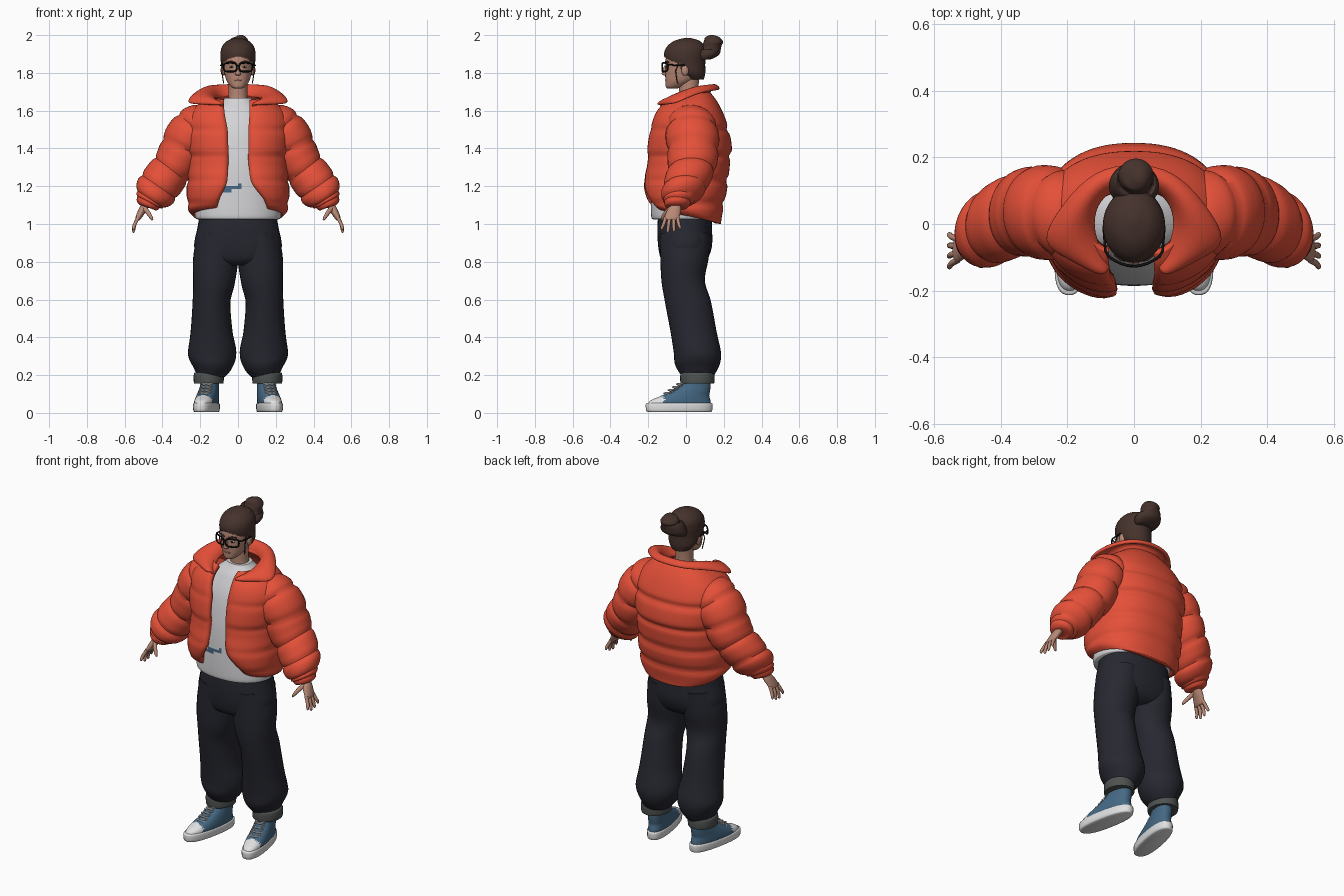
import bpy, bmesh, math
from mathutils import Vector, Matrix

if "Cube" in bpy.data.objects:
    bpy.data.objects.remove(bpy.data.objects["Cube"])


def material(name, r, g, b):
    m = bpy.data.materials.new(name)
    m.use_nodes = True
    m.diffuse_color = (r, g, b, 1)
    node = next(n for n in m.node_tree.nodes if n.type == 'BSDF_PRINCIPLED')
    node.inputs["Base Color"].default_value = (r, g, b, 1)
    node.inputs["Roughness"].default_value = 0.8
    return m


ORANGE = material("orange nylon", .78, .08, .04)
WHITE = material("light cotton", .66, .66, .68)
RUBBER = material("white rubber", .75, .75, .75)
NAVY = material("dark navy cloth", .02, .021, .03)
GREY = material("grey cuff", .075, .085, .08)
BROWN = material("brown hair", .06, .032, .025)
SKIN = material("skin", .48, .25, .18)
LIP = material("lip", .34, .13, .1)
BLUE = material("blue canvas", .06, .14, .23)
BLACK = material("black", .006, .006, .007)


def finish(name, bm, mats, mirror=False, rule=None, angle=50):
    """Turn a bmesh into a smooth object, colouring faces by an optional rule."""
    bmesh.ops.recalc_face_normals(bm, faces=bm.faces[:])
    for f in bm.faces:
        f.smooth = True
        if rule:
            f.material_index = rule(f.calc_center_median())
    me = bpy.data.meshes.new(name)
    bm.to_mesh(me)
    bm.free()
    me.set_sharp_from_angle(angle=math.radians(angle))
    for m in mats:
        me.materials.append(m)
    ob = bpy.data.objects.new(name, me)
    bpy.context.scene.collection.objects.link(ob)
    if mirror:
        ob.modifiers.new("mirror", 'MIRROR')
    return ob


def grid(rows, closed=True, caps=True):
    bm = bmesh.new()
    vs = [[bm.verts.new(p) for p in row] for row in rows]
    n = len(vs[0])
    for a, b in zip(vs, vs[1:]):
        for i in range(n if closed else n - 1):
            j = (i + 1) % n
            bm.faces.new((a[i], a[j], b[j], b[i]))
    if caps:
        bm.faces.new(vs[0])
        bm.faces.new(vs[-1])
    return bm


def spline(keys, steps):
    """Catmull-Rom through tuples of any length."""
    out = []
    for i in range(len(keys) - 1):
        p = [keys[max(0, min(len(keys) - 1, i + k))] for k in (-1, 0, 1, 2)]
        for s in range(steps):
            t = s / steps
            out.append(tuple(.5 * (2 * b + (c - a) * t + (2 * a - 5 * b + 4 * c - d) * t * t
                       + (3 * b - a - 3 * c + d) * t ** 3) for a, b, c, d in zip(*p)))
    return out + [tuple(keys[-1])]


def power(v, e):
    return math.copysign(abs(v) ** (2 / e), v)


def loft(name, keys, mats, n=32, steps=6, e=2, mirror=False, rule=None, puffs=0, depth=.08, cut=None, turn=None):
    """Sweep ellipses; each key is x, y, z, half width, half depth."""
    rings = spline(keys, steps)
    rows = []
    for i, (x, y, z, a, b) in enumerate(rings):
        p, q = rings[max(i - 1, 0)], rings[min(i + 1, len(rings) - 1)]
        u = Vector((0, 1, 0)).cross(Vector(q[:3]) - Vector(p[:3])).normalized()
        k = 1
        if puffs:
            k -= depth * (1 - abs(math.sin(math.pi * puffs * i / (len(rings) - 1)))) ** 2
        ts = [2 * math.pi * j / n for j in range(n)]
        rows.append([Vector((x, y, z)) + u * a * k * power(math.sin(t), e)
                     - Vector((0, b * k * power(math.cos(t), e), 0)) for t in ts])
    bm = grid(rows)
    if cut:
        bmesh.ops.delete(bm, geom=[f for f in bm.faces if cut(f.calc_center_median())], context='FACES')
    ob_rule = rule
    if turn:
        if rule:
            inverse = turn.inverted()
            ob_rule = lambda c: rule(inverse @ c)
        bm.transform(turn)
    return finish(name, bm, mats, mirror, ob_rule)


def upright(keys):
    """Keys of z, y, half width, half depth on the centre line."""
    return [(0, y, z, a, b) for z, y, a, b in keys]


def ball(name, centre, size, mat, mirror=False):
    bm = bmesh.new()
    bmesh.ops.create_uvsphere(bm, u_segments=24, v_segments=14, radius=1)
    bm.transform(Matrix.Translation(centre) @ Matrix.Diagonal((*size, 1)))
    return finish(name, bm, [mat], mirror)


def wire(name, points, radius, mat, mirror=False, cyclic=False):
    cu = bpy.data.curves.new(name, 'CURVE')
    cu.dimensions = '3D'
    cu.bevel_depth, cu.bevel_resolution, cu.use_fill_caps = radius, 2, True
    sp = cu.splines.new('POLY')
    sp.points.add(len(points) - 1)
    for pt, co in zip(sp.points, points):
        pt.co = (*co, 1)
    sp.use_cyclic_u = cyclic
    cu.materials.append(mat)
    ob = bpy.data.objects.new(name, cu)
    bpy.context.scene.collection.objects.link(ob)
    if mirror:
        ob.modifiers.new("mirror", 'MIRROR')
    return ob


# Trousers: hips, legs and turned-up cuffs
loft("trouser_hips", upright([(1.06, -.005, .2, .14), (.98, -.007, .215, .145), (.88, -.005, .232, .142),
     (.81, -.01, .2, .12), (.78, -.01, .12, .08)]), [NAVY], e=2.3)
loft("trouser_leg", [(.11, -.005, .95, .105, .135), (.118, -.008, .82, .119, .128), (.127, -.015, .7, .111, .115),
     (.14, .01, .59, .1, .122), (.14, .04, .43, .111, .122), (.137, .06, .32, .128, .125),
     (.141, .06, .255, .112, .118), (.152, .062, .2, .075, .088)], [NAVY], mirror=True)
loft("trouser_cuff", [(.155, .06, .155, .074, .085), (.155, .06, .16, .079, .09), (.155, .06, .205, .079, .09),
     (.155, .06, .215, .07, .08)], [GREY], mirror=True, steps=3)

# Shoes: rubber sole, canvas upper with pale toe, laces
TURN = Matrix.Translation((.16, 0, 0)) @ Matrix.Rotation(math.radians(11), 4, 'Z')
loft("shoe_sole", upright([(.004, -.035, .05, .168), (.012, -.037, .058, .178), (.045, -.037, .059, .18),
     (.052, -.037, .054, .174)]), [RUBBER], e=2.4, steps=3, mirror=True, turn=TURN)
loft("shoe_upper", upright([(.04, -.037, .055, .172), (.065, -.03, .056, .162), (.09, -.005, .054, .13),
     (.115, .025, .051, .104), (.145, .052, .048, .08), (.18, .06, .048, .07)]), [BLUE, RUBBER], e=2.3,
     mirror=True, turn=TURN, rule=lambda c: int(c.y < -.128))
for i in range(5):
    y, z = -.115 + .023 * i, .1 + .016 * i
    for s in (-1, 1):
        wire("shoe_lace", [TURN @ Vector(p) for p in
             ((-.03 * s, y + .018, z - .004), (0, y - .004, z + .005), (.03 * s, y + .03, z + .008))], .004, RUBBER, True)

# Shirt with a slate mark near the hem
loft("shirt", upright([(1.025, -.02, .215, .155), (1.05, -.02, .228, .165), (1.2, -.01, .22, .172), (1.35, 0, .22, .17),
     (1.5, .01, .2, .15), (1.6, .015, .14, .11), (1.65, .015, .085, .075), (1.668, .015, .07, .063)]),
     [WHITE, BLUE], n=96, steps=10, e=2.2,
     rule=lambda c: int(c.y < 0 and -.12 < c.x < .025 and abs(c.z - 1.185 - .2 * (c.x + .05)) < .012))


# Jacket body: open-fronted quilted shell, keys are z, y, half width, half depth, both openings, tilt
def jacket_rows():
    keys = [(1.045, -.005, .237, .19, .12, .165, .045), (1.085, -.017, .267, .208, .11, .155, .04),
            (1.2, -.01, .272, .228, .065, .08, .015), (1.32, .008, .265, .225, .055, .06, 0),
            (1.4, .013, .275, .23, .055, .06, 0), (1.5, .013, .28, .214, .06, .06, 0),
            (1.58, .012, .26, .188, .075, .065, 0), (1.64, .012, .205, .152, .08, .065, -.01),
            (1.68, .01, .14, .112, .08, .065, -.025)]
    e, n, rows = 2.3, 72, []
    for z, y, a, b, right, left, tilt in spline(keys, 8):
        start = math.asin((left / a) ** (e / 2))
        end = 2 * math.pi - math.asin((right / a) ** (e / 2))
        row = []
        for j in range(n + 1):
            t = start + (end - start) * j / n
            zz = z + tilt * math.cos(t)
            seam = sum(math.exp(-((zz - s) / .018) ** 2) for s in (1.11, 1.23, 1.36, 1.5))
            k = 1 - .055 * seam * (.65 - .35 * math.cos(t))
            k -= .07 * math.exp(-min(t - start, end - t) / .1)
            row.append((a * k * power(math.sin(t), e), y - b * k * power(math.cos(t), e), zz))
        rows.append(row)
    return rows


body = finish("jacket_body", grid(jacket_rows(), closed=False, caps=False), [ORANGE])
shell = body.modifiers.new("padding", 'SOLIDIFY')
shell.thickness, shell.offset = .03, -1

# Jacket sleeves and gathered wrist bands
loft("jacket_sleeve", [(.16, .025, 1.575, .085, .1), (.214, .03, 1.518, .122, .135), (.275, .035, 1.435, .127, .142),
     (.325, .035, 1.33, .116, .132), (.383, .015, 1.25, .113, .124), (.435, -.015, 1.175, .114, .115),
     (.468, -.038, 1.125, .083, .086), (.476, -.042, 1.11, .05, .05)], [ORANGE], n=40, mirror=True, puffs=6, depth=.1)
loft("jacket_wristband", [(.462, -.04, 1.135, .06, .062), (.474, -.045, 1.115, .066, .07), (.484, -.048, 1.095, .056, .06),
     (.486, -.048, 1.09, .03, .035)], [ORANGE], mirror=True, steps=4)

# Collar: stations from the front edge to the back, each base, fold and outer edge
stations = [((.07, -.13, 1.6), (.075, -.14, 1.64), (.09, -.165, 1.63)),
            ((.09, -.09, 1.63), (.15, -.105, 1.67), (.2, -.1, 1.635)),
            ((.115, -.03, 1.65), (.195, -.035, 1.705), (.295, -.06, 1.635)),
            ((.12, .04, 1.665), (.16, .05, 1.74), (.215, .065, 1.695)),
            ((.08, .1, 1.67), (.1, .125, 1.74), (.12, .165, 1.71)),
            ((0, .115, 1.67), (0, .14, 1.745), (0, .185, 1.715))]
collar = finish("jacket_collar", grid(stations, closed=False, caps=False), [ORANGE], mirror=True, angle=180)
pad = collar.modifiers.new("padding", 'SOLIDIFY')
pad.thickness, pad.offset = .028, 0
sub = collar.modifiers.new("soften", 'SUBSURF')
sub.levels = sub.render_levels = 2

# Hands: palm, four fingers and a thumb
loft("palm", [(.475, -.045, 1.13, .024, .028), (.49, -.052, 1.1, .021, .027), (.508, -.064, 1.07, .02, .037),
     (.53, -.077, 1.03, .014, .04), (.534, -.079, 1.02, .008, .034)], [SKIN], n=20, mirror=True)
for i, tip in enumerate((.968, .953, .957, .972)):
    y = -.108 + .021 * i
    out = -.02 + .011 * i
    loft("finger", [(.528, y, 1.035, .01, .01), (.546, y + out / 2, 1.0, .0095, .0095),
         (.553, y + out, tip + .01, .008, .008), (.553, y + out, tip, .003, .003)], [SKIN], n=10, steps=3, mirror=True)
loft("thumb", [(.5, -.075, 1.09, .013, .014), (.478, -.105, 1.062, .012, .013), (.46, -.122, 1.035, .009, .01),
     (.452, -.126, 1.02, .004, .004)], [SKIN], n=12, steps=4, mirror=True)

# Neck, face, nose, lips and ears
loft("neck", upright([(1.63, .02, .062, .058), (1.68, .015, .05, .05), (1.78, .015, .05, .055)]), [SKIN])
loft("face", upright([(1.717, -.073, .02, .025), (1.727, -.062, .038, .045), (1.755, -.035, .059, .074),
     (1.79, -.018, .07, .092), (1.83, -.012, .077, .097), (1.87, -.01, .08, .098), (1.92, -.004, .076, .09),
     (1.96, 0, .04, .05)]), [SKIN], e=2.15)
loft("nose", upright([(1.84, -.106, .007, .008), (1.81, -.112, .01, .014), (1.793, -.112, .016, .016),
     (1.786, -.108, .009, .008)]), [SKIN], n=16)
ball("lips", (0, -.103, 1.762), (.023, .008, .007), LIP)
ball("ear", (.08, -.005, 1.815), (.012, .02, .03), SKIN, True)
ball("eye", (.034, -.1, 1.831), (.014, .007, .006), WHITE, True)
ball("iris", (.034, -.105, 1.831), (.006, .004, .006), BLACK, True)
wire("eyebrow", [(.014, -.11, 1.853), (.038, -.107, 1.861), (.058, -.092, 1.856)], .004, BROWN, True)

# Hair cap cut around the face, loose strands and a twisted bun
loft("hair", upright([(1.765, .05, .052, .045), (1.8, .026, .08, .076), (1.85, 0, .09, .102), (1.9, -.005, .093, .111),
     (1.94, 0, .084, .1), (1.97, .005, .056, .066), (1.985, .008, .012, .015)]), [BROWN], n=64, steps=10,
     cut=lambda c: c.y < -.03 and c.z < 1.885 - 5 * c.x ** 2 or c.y < .0 and c.z < 1.81)
loft("hair_bun", [(0, .07, 1.885, .05, .04), (0, .095, 1.87, .06, .03), (0, .112, 1.895, .075, .062), (0, .125, 1.93, .068, .06),
     (.005, .137, 1.947, .052, .052), (.006, .145, 1.965, .052, .051), (.006, .14, 1.988, .036, .038),
     (.004, .135, 1.999, .008, .01)], [BROWN], steps=5)
wire("hair_strand", [(.08, -.04, 1.85), (.086, -.055, 1.81), (.08, -.05, 1.77), (.076, -.045, 1.745)], .003, BROWN, True)

# Glasses: rounded square rims, bridge and side arms
rim = []
for j in range(24):
    t = 2 * math.pi * j / 24
    x = .041 + .034 * power(math.cos(t), 4)
    rim.append((x, -.126 + 5 * x * x, 1.83 + .023 * power(math.sin(t), 4)))
wire("glasses_rim", rim, .0045, BLACK, True, True)
wire("glasses_bridge", [(-.01, -.127, 1.838), (.01, -.127, 1.838)], .004, BLACK)
wire("glasses_arm", [(.075, -.1, 1.842), (.086, -.08, 1.842), (.091, -.005, 1.84)], .004, BLACK, True)
